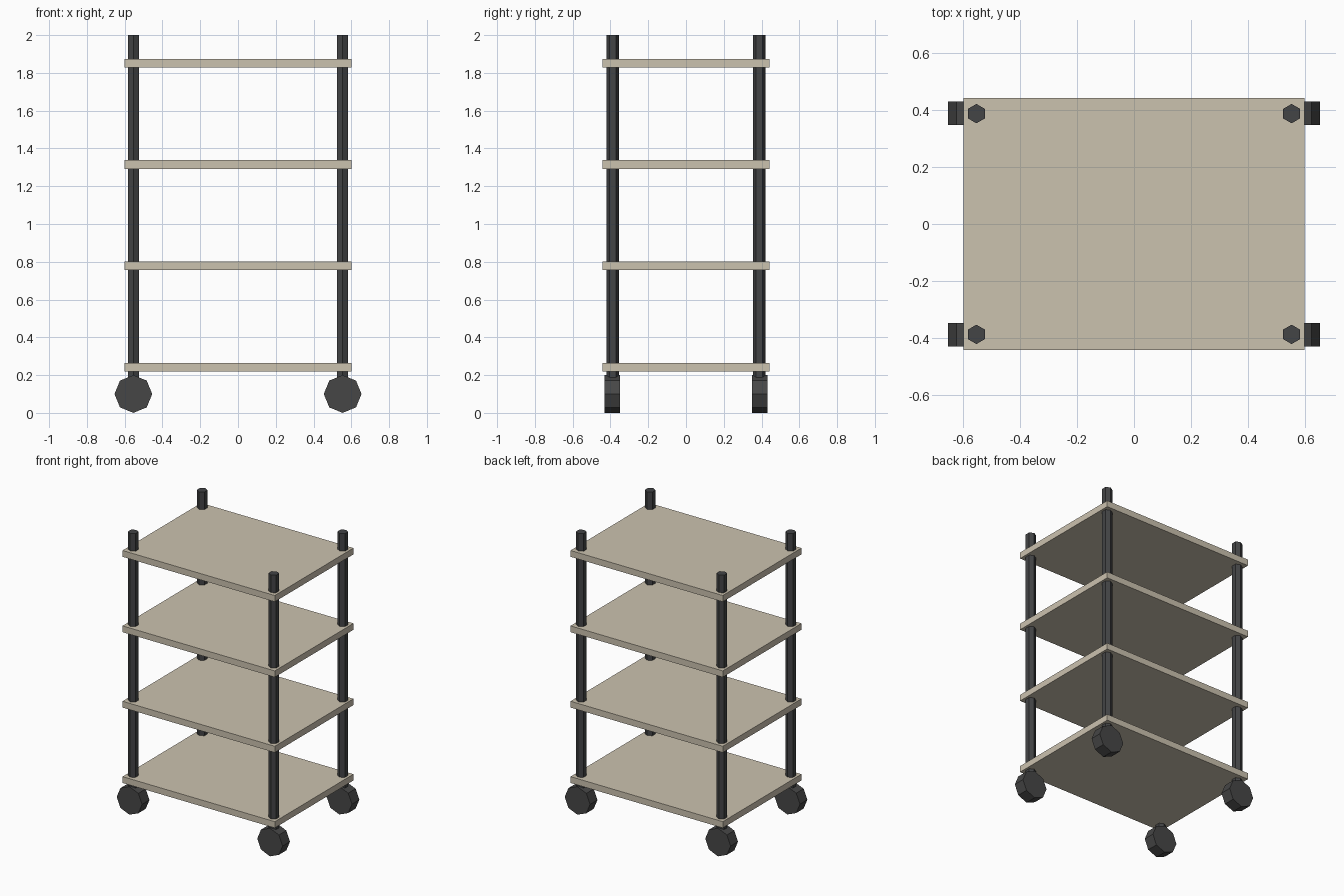
import bpy, math
from mathutils import Matrix

if "Cube" in bpy.data.objects:
    bpy.data.objects.remove(bpy.data.objects["Cube"])


def material(name, rgb):
    m = bpy.data.materials.new(name)
    m.diffuse_color = (*rgb, 1)
    m.use_nodes = True
    m.node_tree.nodes["Principled BSDF"].inputs["Base Color"].default_value = m.diffuse_color
    return m


TAN = material("tan board", (0.60, 0.54, 0.43))
POLE = material("dark steel", (0.056, 0.058, 0.061))
RUBBER = material("dark rubber", (0.062, 0.062, 0.062))


def finish(name, mat):
    ob = bpy.context.object
    ob.name = name
    ob.data.materials.append(mat)
    return ob


# Four evenly spaced shelves
for i in range(4):
    bpy.ops.mesh.primitive_cube_add(size=1, location=(0, 0, 0.241 + i * 0.537))
    ob = finish(f"shelf_{i + 1}", TAN)
    ob.data.transform(Matrix.Diagonal((1.2, 0.886, 0.045, 1)))

PX, PY = 0.554, 0.388
for sx, side in ((-1, "left"), (1, "right")):
    for sy, end in ((-1, "front"), (1, "back")):
        # Hexagonal corner pole, running down to the wheel
        z0, z1 = 0.18, 2.0
        bpy.ops.mesh.primitive_cylinder_add(
            vertices=6, radius=0.034, depth=z1 - z0,
            location=(sx * PX, sy * PY, (z0 + z1) / 2))
        finish(f"{end}_{side}_pole", POLE)

        # Octagonal wheel with its axle along y
        bpy.ops.mesh.primitive_cylinder_add(
            vertices=8, radius=0.1, depth=0.083,
            location=(sx * PX, sy * 0.39, 0.1))
        ob = finish(f"{end}_{side}_wheel", RUBBER)
        ob.data.transform(Matrix.Rotation(math.pi / 2, 4, 'X'))
